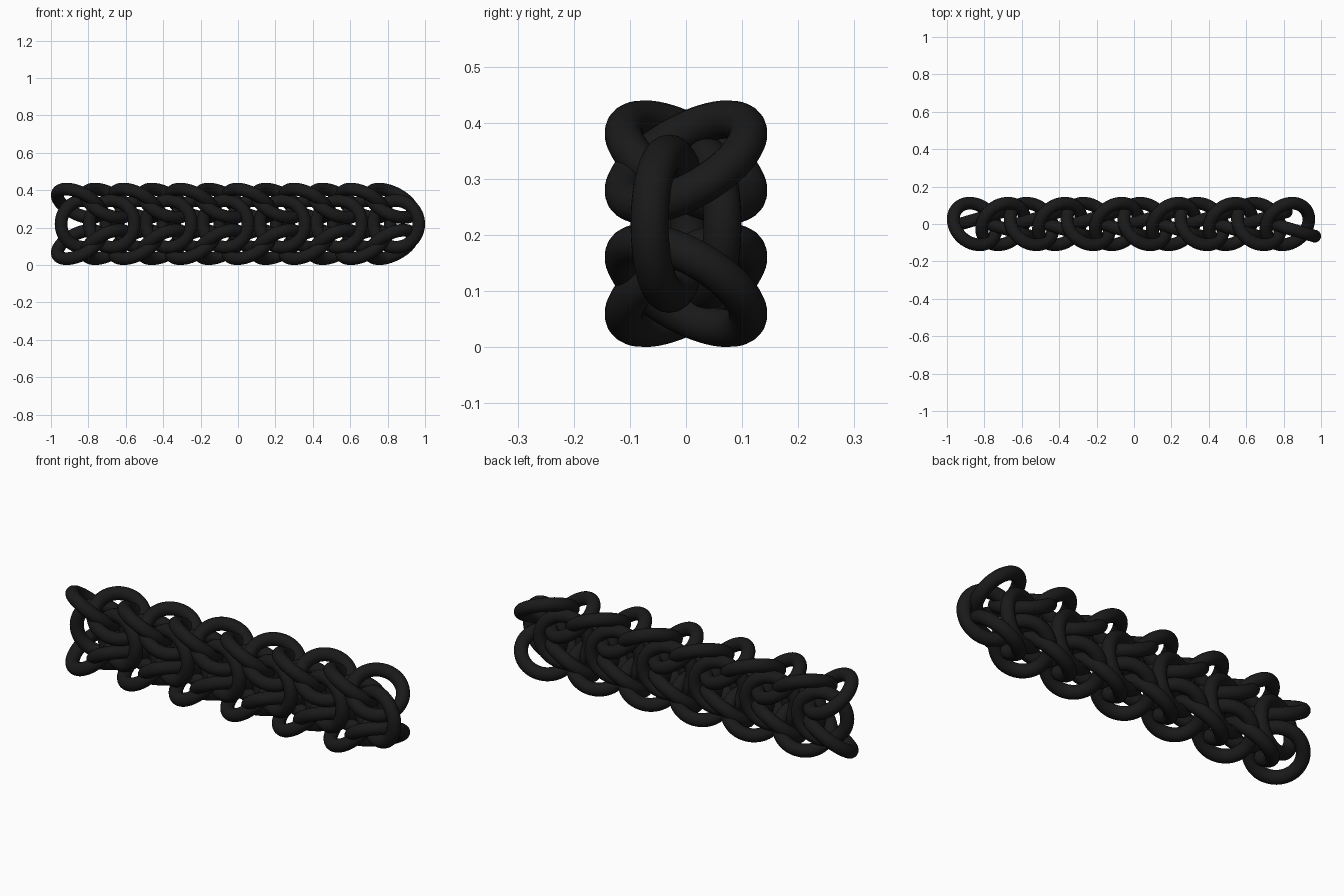
import bpy
from mathutils import Vector

if "Cube" in bpy.data.objects:
    bpy.data.objects.remove(bpy.data.objects["Cube"])

RING_R, WIRE_R = 0.125, 0.034   # centreline radius and wire radius
STEP, COUNT = 0.152, 12         # pitch along the chain

black = bpy.data.materials.new("black_metal")
black.diffuse_color = (0.01, 0.01, 0.01, 1)
black.use_nodes = True
black.node_tree.nodes["Principled BSDF"].inputs["Base Color"].default_value = black.diffuse_color


def ring(name, centre, normal):
    rot = Vector(normal).normalized().to_track_quat('Z', 'Y').to_euler()
    bpy.ops.mesh.primitive_torus_add(
        major_radius=RING_R, minor_radius=WIRE_R,
        major_segments=56, minor_segments=18,
        location=centre, rotation=rot)
    ob = bpy.context.object
    ob.name = name
    ob.data.materials.append(black)
    bpy.ops.object.shade_smooth()


for k in range(COUNT):
    s = 1 if k % 2 == 0 else -1          # every second ring leans the other way
    x = -0.852 + k * STEP
    # upper and lower edge rings, mirrored about mid height
    ring(f"upper_ring_{k}", (x, 0, 0.33), (0.4, s * 0.458, 0.794))
    ring(f"lower_ring_{k}", (x, 0, 0.11), (0.4, s * 0.458, -0.794))
    # upright core ring
    ring(f"core_ring_{k}", (x + 0.026, s * 0.03, 0.22), (-0.28 * s, 0.96, 0))
